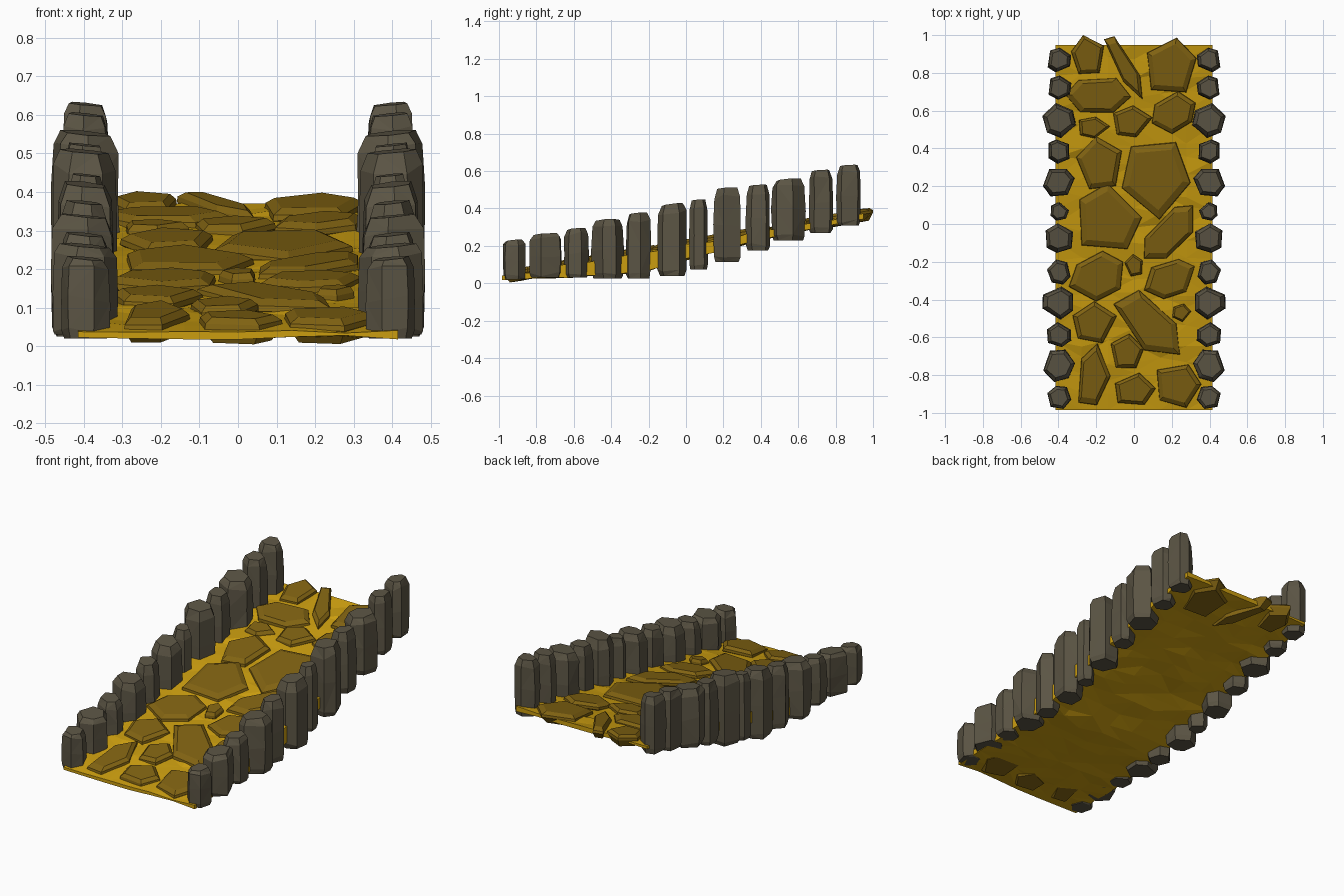
import bpy, bmesh, math, random
from mathutils import Vector

if "Cube" in bpy.data.objects:
    bpy.data.objects.remove(bpy.data.objects["Cube"])

random.seed(11)
SLOPE = 0.172


def ground(y):
    return 0.035 + SLOPE * (y + 1)


def material(name, rgb):
    m = bpy.data.materials.new(name)
    m.diffuse_color = (*rgb, 1)
    m.use_nodes = True
    m.node_tree.nodes["Principled BSDF"].inputs["Base Color"].default_value = m.diffuse_color
    return m


SAND = material("sand", (0.60, 0.34, 0.005))
SLAB = material("flagstone", (0.22, 0.125, 0.006))
ROCK = material("rock", (0.105, 0.09, 0.058))


def finish(name, bm, mat):
    bmesh.ops.recalc_face_normals(bm, faces=bm.faces[:])
    me = bpy.data.meshes.new(name)
    bm.to_mesh(me)
    bm.free()
    me.materials.append(mat)
    ob = bpy.data.objects.new(name, me)
    bpy.context.collection.objects.link(ob)
    return ob


def loft(name, rings, mat, tri=False):
    """Closed, capped, flat-faced solid through rings of equal point count."""
    bm = bmesh.new()
    vs = [[bm.verts.new(p) for p in r] for r in rings]
    n = len(rings[0])
    for a, b in zip(vs, vs[1:]):
        for i in range(n):
            j = (i + 1) % n
            f = bm.faces.new((a[i], a[j], b[j], b[i]))
            if tri:
                bmesh.ops.triangulate(bm, faces=[f])
    bm.faces.new(vs[0][::-1])
    bm.faces.new(vs[-1])
    return finish(name, bm, mat)


# Sloping sand bed: thin, rough slab lofted along y
PROFILE = [(-0.99, 0.02), (-0.6, 0.03), (-0.25, 0.055), (0, 0.13),
           (0.46, 0.245), (0.8, 0.315), (0.95, 0.345)]


def underside(y):
    for (y0, z0), (y1, z1) in zip(PROFILE, PROFILE[1:]):
        if y <= y1:
            return z0 + (z1 - z0) * (y - y0) / (y1 - y0)
    return PROFILE[-1][1]


rings = []
STEPS, COLS = 22, 7
for k in range(STEPS + 1):
    y = -0.985 + 1.933 * k / STEPS
    xs = [-0.415 + 0.83 * c / (COLS - 1) for c in range(COLS)]
    jy = 0 if k in (0, STEPS) else 0.025
    top = [(x, y + random.uniform(-jy, jy), ground(y) + random.uniform(-0.008, 0.006)) for x in xs]
    low = [(x, y + random.uniform(-jy, jy), underside(y) + random.uniform(-0.003, 0.008)) for x in xs[::-1]]
    rings.append(top + low)
loft("sand_bed", rings, SAND, tri=True)

# Flagstones: centre x, y, half length, half width, turn in degrees, sides
STONES = [
    (-0.24, 0.89, 0.11, 0.09, 100, 5), (-0.05, 0.84, 0.19, 0.05, -61, 5),
    (0.19, 0.83, 0.15, 0.14, 80, 5), (-0.19, 0.68, 0.17, 0.10, 0, 6),
    (-0.22, 0.51, 0.09, 0.055, 0, 5), (-0.02, 0.54, 0.11, 0.08, 10, 5),
    (0.21, 0.59, 0.12, 0.10, 30, 6), (-0.18, 0.32, 0.14, 0.12, 95, 5),
    (0.11, 0.25, 0.21, 0.18, -90, 5), (-0.14, 0.02, 0.19, 0.18, 80, 5),
    (0.19, -0.05, 0.19, 0.09, 48, 6), (0.0, -0.22, 0.06, 0.05, 100, 5),
    (-0.19, -0.28, 0.15, 0.12, 25, 6), (0.19, -0.29, 0.14, 0.10, 20, 6),
    (0.25, -0.47, 0.05, 0.045, 0, 5), (0.08, -0.53, 0.23, 0.11, -48, 5),
    (-0.21, -0.52, 0.12, 0.11, 10, 5), (-0.04, -0.68, 0.10, 0.09, 85, 5),
    (-0.22, -0.81, 0.17, 0.085, 78, 5), (0.0, -0.88, 0.11, 0.09, 10, 5),
    (0.23, -0.85, 0.13, 0.12, 140, 5)]
for i, (cx, cy, rx, ry, turn, n) in enumerate(STONES):
    t = math.radians(turn)
    outline = []
    for k in range(n):
        a = math.tau * (k + random.uniform(-0.15, 0.15)) / n
        r = random.uniform(1.0, 1.1)
        u, v = rx * r * math.cos(a), ry * r * math.sin(a)
        outline.append((u * math.cos(t) - v * math.sin(t), u * math.sin(t) + v * math.cos(t)))
    depth = 0.04 if abs(cy) > 0.8 else 0.02
    tilt = random.uniform(-0.03, 0.03)
    rings = []
    for s, h in ((0.75, -depth), (1.0, -0.002), (0.98, 0.012), (0.78, 0.027)):
        rings.append([(cx + s * u, min(cy + s * v, 1.0),
                       max(0.0, ground(cy + s * v) + h + tilt * u)) for u, v in outline])
    loft(f"flagstone_{i + 1:02d}", rings, SLAB)

# Edge posts: y, width, bottom z, top z; each mirrored to the other side
POSTS = [(-0.92, 0.13, 0.02, 0.235), (-0.75, 0.17, 0.03, 0.268), (-0.59, 0.13, 0.03, 0.297),
         (-0.415, 0.17, 0.025, 0.343), (-0.255, 0.13, 0.025, 0.38), (-0.075, 0.16, 0.04, 0.43),
         (0.065, 0.105, 0.075, 0.45), (0.22, 0.165, 0.115, 0.513), (0.385, 0.13, 0.175, 0.528),
         (0.55, 0.175, 0.23, 0.562), (0.72, 0.13, 0.27, 0.608), (0.87, 0.13, 0.31, 0.635)]
for i, (y, w, z0, z1) in enumerate(POSTS):
    n = 6
    start = random.uniform(0, math.tau)
    angles = [start + math.tau * (k + random.uniform(-0.18, 0.18)) / n for k in range(n)]
    radii = [w / 2 * random.uniform(0.97, 1.1) for _ in range(n)]
    lean = random.uniform(0.04, 0.13)
    rings = []
    for f, s in ((0, 0.86), (0.08, 0.98), (0.5, 1.0), (0.88, 0.95), (1, 0.72)):
        ring = []
        for a, r in zip(angles, radii):
            q = s * r * random.uniform(0.95, 1.04)
            dx, dy = q * math.cos(a), q * math.sin(a)
            dz = 0 if f == 0 else lean * f * (dy - 0.5 * w * 0.7) + 0.1 * f * (dx - 0.03)
            if 0 < f < 0.9:
                dz += random.uniform(-0.012, 0.012)
            ring.append((0.397 + dx, y + dy, z0 + f * (z1 - z0) + dz))
        rings.append(ring)
    post = loft(f"edge_post_{i + 1:02d}", rings, ROCK, tri=True)
    post.modifiers.new("other_side", 'MIRROR').use_axis = (True, False, False)
